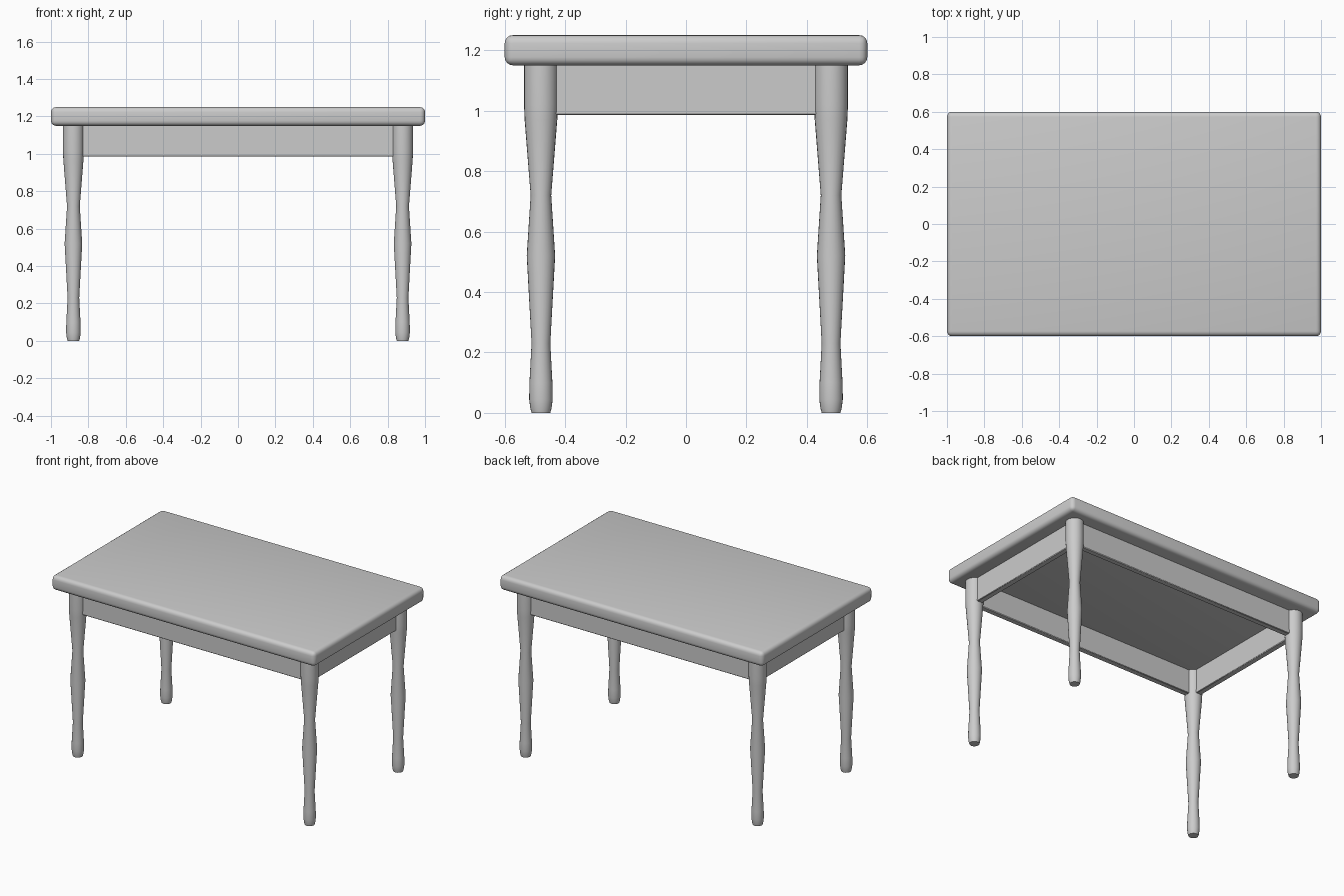
import bpy
import bmesh
import math

if "Cube" in bpy.data.objects:
    bpy.data.objects.remove(bpy.data.objects["Cube"], do_unlink=True)

grey = bpy.data.materials.new("plain grey")
grey.use_nodes = True
COLOUR = (0.6, 0.6, 0.6, 1)
grey.diffuse_color = COLOUR
grey.node_tree.nodes["Principled BSDF"].inputs["Base Color"].default_value = COLOUR


def finish(obj, name, angle):
    obj.name = obj.data.name = name
    obj.data.materials.append(grey)
    bpy.ops.object.select_all(action="DESELECT")
    obj.select_set(True)
    bpy.context.view_layer.objects.active = obj
    bpy.ops.object.shade_smooth_by_angle(angle=math.radians(angle))


def box(name, centre, size, bevel, segments):
    bpy.ops.mesh.primitive_cube_add(size=1, location=centre)
    obj = bpy.context.object
    bm = bmesh.new()
    bm.from_mesh(obj.data)
    bmesh.ops.scale(bm, vec=size, verts=bm.verts)
    bmesh.ops.bevel(bm, geom=bm.edges[:], offset=bevel, segments=segments,
                    profile=0.5, affect="EDGES")
    bm.to_mesh(obj.data)
    bm.free()
    finish(obj, name, 40)


def turned_leg(name, x, y, profile, sides=24):
    bm = bmesh.new()
    rings = []
    for z, r in profile:
        rings.append([bm.verts.new((r * math.cos(a), r * math.sin(a), z))
                      for a in (math.tau * i / sides for i in range(sides))])
    for low, high in zip(rings, rings[1:]):
        for i in range(sides):
            j = (i + 1) % sides
            bm.faces.new((low[i], low[j], high[j], high[i]))
    bm.faces.new(rings[0][::-1])
    bm.faces.new(rings[-1])
    mesh = bpy.data.meshes.new(name)
    bm.to_mesh(mesh)
    bm.free()
    obj = bpy.data.objects.new(name, mesh)
    obj.location = (x, y, 0)
    bpy.context.collection.objects.link(obj)
    finish(obj, name, 40)


# Rounded table top
box("table_top", (0, 0, 1.2), (2, 1.2, 0.1), 0.027, 4)

# Four turned legs
LEG_X, LEG_Y = 0.88, 0.48
PROFILE = [(0, 0.031), (0.015, 0.035), (0.045, 0.039), (0.1, 0.038),
           (0.23, 0.031), (0.52, 0.047), (0.72, 0.034), (0.97, 0.054),
           (1.02, 0.056), (1.155, 0.056)]
for side, sx in (("left", 1), ("right", -1)):
    for end, sy in (("front", -1), ("back", 1)):
        turned_leg(f"{end}_{side}_leg", sx * LEG_X, sy * LEG_Y, PROFILE)

# Rails joining the legs under the top
RAIL_Z, RAIL_H, RAIL_T = 1.07, 0.17, 0.04
for name, s in (("front_rail", -1), ("back_rail", 1)):
    box(name, (0, s * LEG_Y, RAIL_Z), (2 * LEG_X - 0.06, RAIL_T, RAIL_H), 0.004, 1)
for name, s in (("left_rail", 1), ("right_rail", -1)):
    box(name, (s * LEG_X, 0, RAIL_Z), (RAIL_T, 2 * LEG_Y - 0.06, RAIL_H), 0.004, 1)
